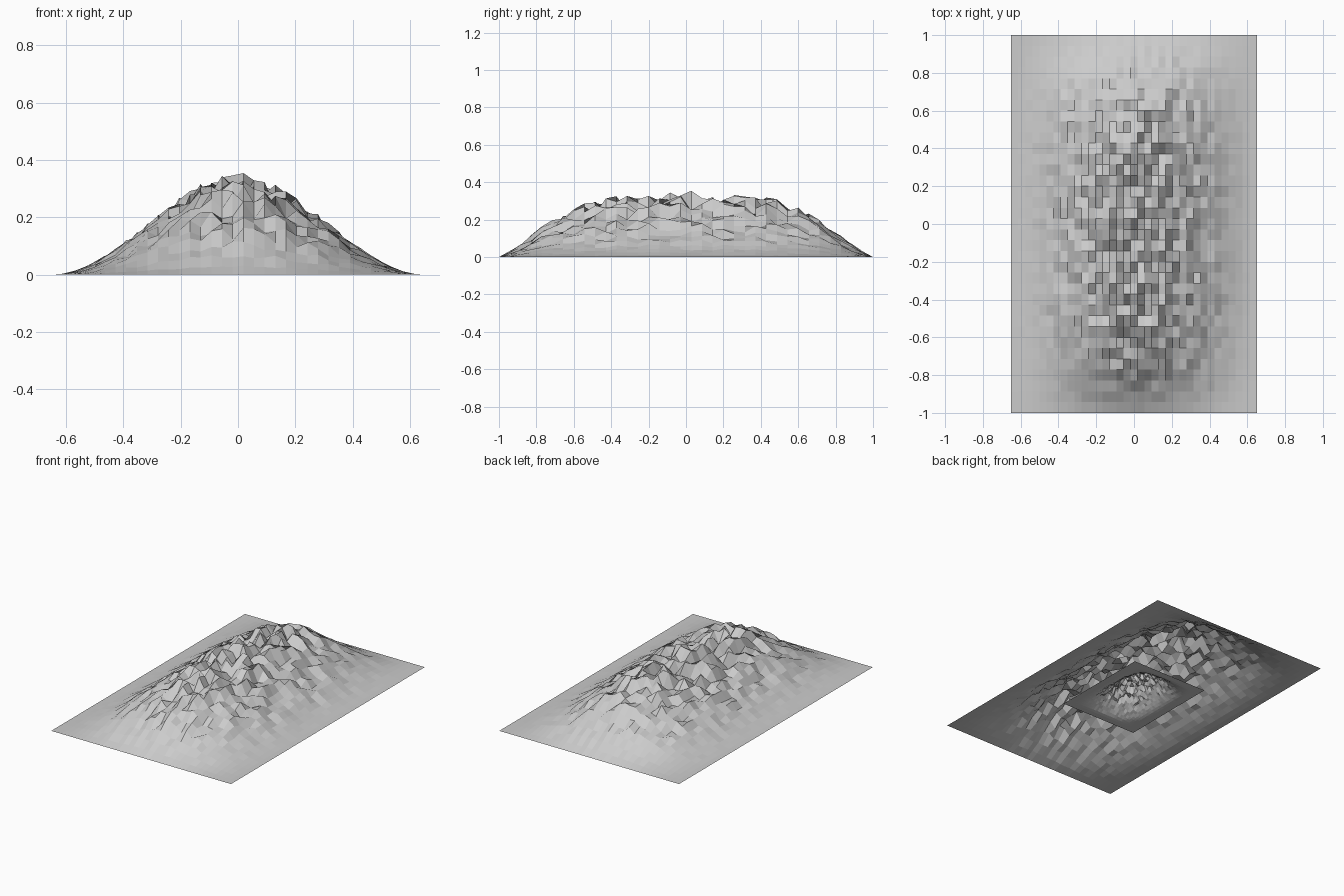
import bpy, bmesh, random

if "Cube" in bpy.data.objects:
    bpy.data.objects.remove(bpy.data.objects["Cube"])


def smooth(t):
    t = max(0.0, min(1.0, t))
    return t * t * (3 - 2 * t)


def mound(name, width, depth, height, rough, y_power, spread, cells, seed):
    """Grid sheet raised into a rough hill that fades to flat at its borders."""
    rng = random.Random(seed)
    bm = bmesh.new()
    bmesh.ops.create_grid(bm, x_segments=cells, y_segments=cells, size=0.5)
    for v in bm.verts:
        u, w = abs(v.co.x) * 2 / spread, abs(v.co.y) * 2 / spread
        t = max(0.0, 1 - w ** y_power)
        f = smooth(1 - u) * (t + smooth(t)) / 2
        z = height * f + rng.uniform(-rough, rough) * f ** 1.15
        v.co = (v.co.x * width, v.co.y * depth, max(0.0, z))
    mesh = bpy.data.meshes.new(name)
    bm.to_mesh(mesh)
    bm.free()
    obj = bpy.data.objects.new(name, mesh)
    bpy.context.collection.objects.link(obj)
    return obj


# Large rocky hill
mound("outer_mound", 1.30, 2.00, 0.302, 0.053, 2.5, 1.0, 35, 4)
# Small hill hidden underneath
mound("inner_mound", 0.554, 0.676, 0.155, 0.03, 1.8, 0.85, 35, 9)
